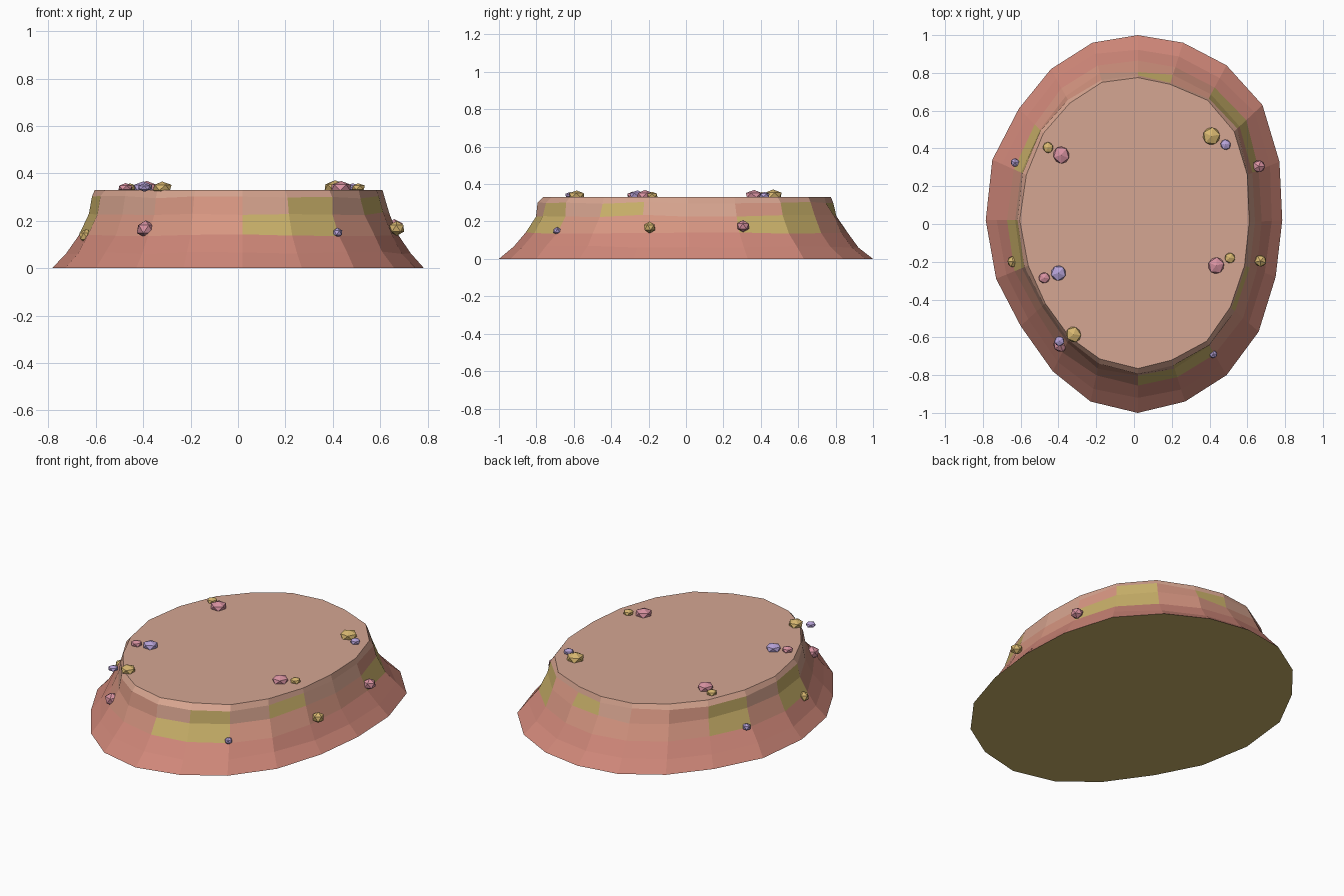
import bpy, bmesh, random
from mathutils import Vector

if "Cube" in bpy.data.objects:
    bpy.data.objects.remove(bpy.data.objects["Cube"])

random.seed(4)


def material(name, rgb):
    m = bpy.data.materials.new(name)
    m.diffuse_color = (*[(c / 255) ** 2.2 for c in rgb], 1)
    m.use_nodes = True
    m.node_tree.nodes["Principled BSDF"].inputs["Base Color"].default_value = m.diffuse_color
    return m


TOP = material("top_clay", (212, 165, 145))
RED = material("red_clay", (206, 134, 120))
MID = material("mid_clay", (213, 148, 128))
TAN = material("tan_clay", (214, 163, 142))
MOSS = material("ochre", (200, 175, 105))
PINK = material("pink_stone", (216, 145, 160))
GOLD = material("gold_stone", (215, 182, 112))
LILAC = material("lilac_stone", (182, 162, 216))

# Outlines of the foot and the rim, clockwise from the back
outer = [(.02, 1), (.26, .96), (.49, .84), (.68, .63), (.77, .33), (.785, .02), (.75, -.28),
         (.66, -.57), (.49, -.80), (.27, -.94), (.02, -1), (-.23, -.94), (-.43, -.78),
         (-.60, -.54), (-.73, -.29), (-.785, .02), (-.75, .34), (-.61, .61), (-.44, .82), (-.22, .96)]
inner = [(.02, .775), (.19, .74), (.39, .655), (.53, .49), (.60, .26), (.61, .01), (.585, -.22),
         (.51, -.44), (.385, -.62), (.20, -.72), (.02, -.765), (-.18, -.715), (-.34, -.60),
         (-.47, -.42), (-.56, -.22), (-.605, .02), (-.57, .26), (-.48, .48), (-.34, .64), (-.17, .75)]
N = len(outer)

# Flared side profile: (height, blend from rim to foot)
profile = [(0, 1), (.065, .68), (.14, .40), (.23, .18), (.30, .08), (.33, 0)]

# Ochre patches: (band, segment)
patches = {(2, 8), (3, 8), (2, 9), (2, 3), (2, 2), (3, 0), (3, 2), (3, 6),
           (2, 16), (3, 16), (3, 14), (2, 14)}

# Rock platform
bm = bmesh.new()
rings = []
for level, (z, t) in enumerate(profile):
    ring = []
    for a, b in zip(inner, outer):
        inside = 0 < level < 5
        k = t + (random.uniform(-.05, .05) if inside else 0)
        p = Vector(a).lerp(Vector(b), k)
        ring.append(bm.verts.new((p.x, p.y, z + (random.uniform(-.006, .006) if inside else 0))))
    rings.append(ring)
for band in range(5):
    for s in range(N):
        n = (s + 1) % N
        f = bm.faces.new((rings[band][s], rings[band][n], rings[band + 1][n], rings[band + 1][s]))
        if (band, s) in patches:
            f.material_index = 4
        else:
            f.material_index = (1, 1, 2, random.choice((2, 3)), 3)[band]
bm.faces.new(rings[-1])
bm.faces.new(rings[0]).material_index = 4
bmesh.ops.recalc_face_normals(bm, faces=bm.faces)
mesh = bpy.data.meshes.new("rock_platform")
bm.to_mesh(mesh)
bm.free()
for m in (TOP, RED, MID, TAN, MOSS):
    mesh.materials.append(m)
bpy.context.collection.objects.link(bpy.data.objects.new("rock_platform", mesh))


# Faceted pebbles
def pebble(x, y, z, r, height, mat):
    bpy.ops.mesh.primitive_ico_sphere_add(subdivisions=1, radius=1, location=(x, y, z),
                                          rotation=(0, 0, random.uniform(0, 6.28)))
    ob = bpy.context.object
    ob.name = "pebble"
    ob.scale = (r, r * random.uniform(.95, 1.1), r * height)
    ob.data.materials.append(mat)


# Pebbles resting on the top
for x, y, r, mat in [(.41, .465, .052, GOLD), (.485, .42, .031, LILAC), (-.455, .405, .03, GOLD),
                     (-.385, .365, .047, PINK), (-.475, -.285, .032, PINK), (-.40, -.26, .044, LILAC),
                     (.435, -.22, .047, PINK), (.508, -.18, .031, GOLD), (-.32, -.585, .043, GOLD),
                     (-.395, -.62, .029, LILAC)]:
    pebble(x, y, .34, r, .6, mat)

# Pebbles set into the flanks
for x, y, z, r, mat in [(-.39, -.64, .165, .041, PINK), (.42, -.69, .15, .023, LILAC),
                        (.67, -.195, .168, .035, GOLD), (.66, .305, .175, .036, PINK),
                        (-.64, -.20, .135, .034, GOLD), (-.63, .325, .15, .024, LILAC)]:
    pebble(x, y, z, r, .9, mat)
